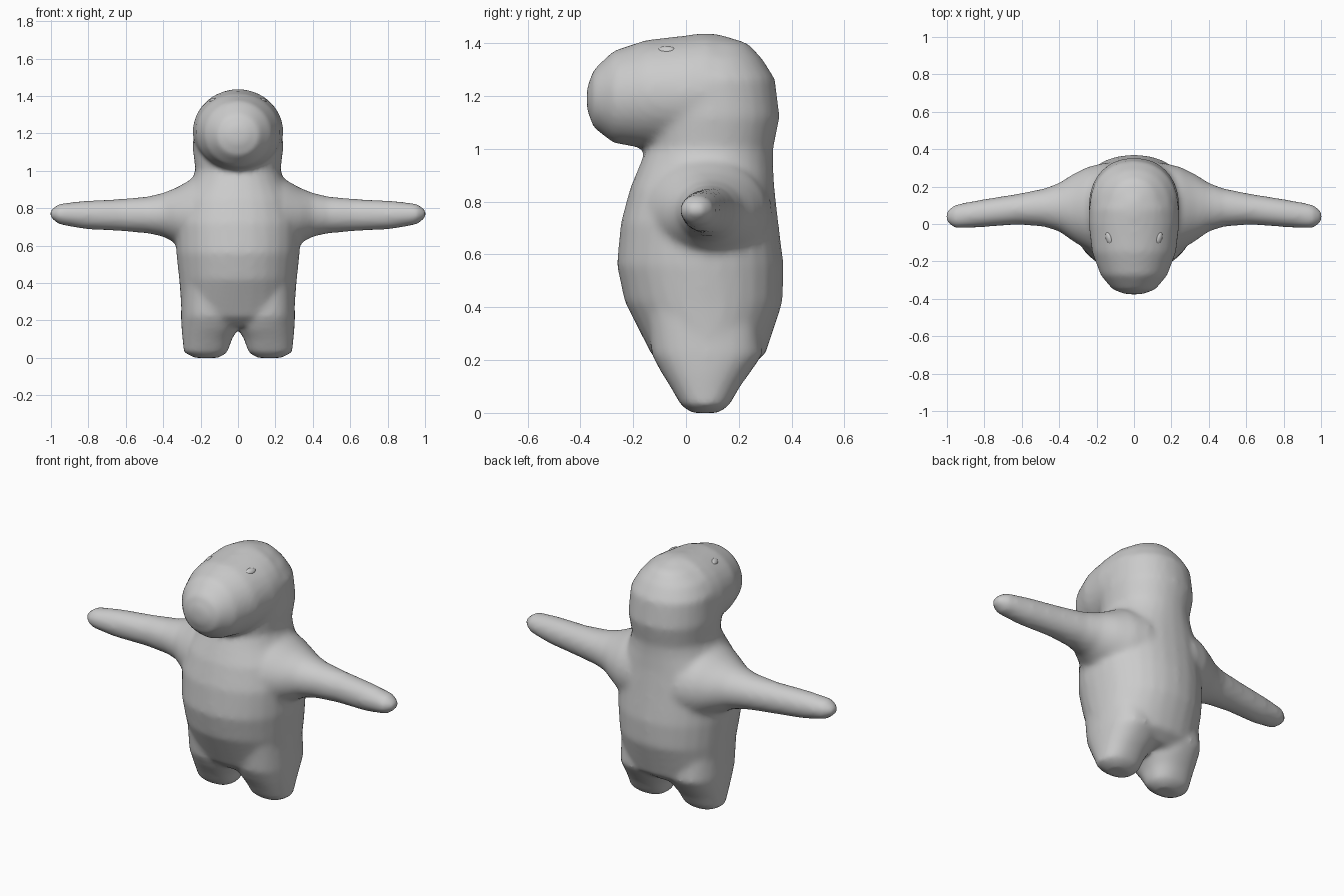
import bpy, bmesh, math
from mathutils import Vector

if "Cube" in bpy.data.objects:
    bpy.data.objects.remove(bpy.data.objects["Cube"])

clay = bpy.data.materials.new("plain grey")
clay.diffuse_color = (0.6, 0.6, 0.6, 1)
clay.use_nodes = True
clay.node_tree.nodes["Principled BSDF"].inputs["Base Color"].default_value = clay.diffuse_color
SIDES = 28


def loft(bm, axis, rings, mirror=False, power=2.0):
    """Skin oval rings along an axis; ring = (position, u_min, u_max, v_min, v_max)."""
    for side in ((1, -1) if mirror else (1,)):
        loops = []
        for p, u0, u1, v0, v1 in rings:
            loop = []
            for i in range(SIDES):
                a = 2 * math.pi * i / SIDES
                c, s = math.cos(a), math.sin(a)
                c = math.copysign(abs(c) ** (2 / power), c)
                s = math.copysign(abs(s) ** (2 / power), s)
                u = (u0 + u1) / 2 + c * (u1 - u0) / 2
                v = (v0 + v1) / 2 + s * (v1 - v0) / 2
                x, y, z = {"x": (p, u, v), "y": (u, p, v), "z": (u, v, p)}[axis]
                loop.append(bm.verts.new((x * side, y, z)))
            loops.append(loop)
        faces = [bm.faces.new(loops[0]), bm.faces.new(loops[-1])]
        for a, b in zip(loops, loops[1:]):
            for i in range(SIDES):
                j = (i + 1) % SIDES
                faces.append(bm.faces.new((a[i], a[j], b[j], b[i])))
        bmesh.ops.recalc_face_normals(bm, faces=faces)


bm = bmesh.new()

# torso, neck and back of the head: (z, half width, front y, back y)
column = [
    (0.17, 0.27, -0.07, 0.23), (0.22, 0.30, -0.13, 0.30), (0.42, 0.315, -0.232, 0.366),
    (0.56, 0.33, -0.262, 0.37), (0.72, 0.335, -0.247, 0.35), (0.85, 0.305, -0.212, 0.335),
    (0.94, 0.25, -0.175, 0.33), (1.0, 0.228, -0.15, 0.33), (1.12, 0.242, -0.16, 0.355),
    (1.265, 0.236, -0.17, 0.337), (1.34, 0.195, -0.15, 0.29), (1.40, 0.125, -0.10, 0.235),
    (1.436, 0.03, 0.03, 0.12)]
loft(bm, "z", [(z, -w, w, f, b) for z, w, f, b in column], power=2.15)

# forward-reaching head: (y, half width, bottom z, top z)
head = [
    (-0.376, 0.045, 1.15, 1.23), (-0.35, 0.115, 1.08, 1.30), (-0.275, 0.178, 1.022, 1.372),
    (-0.15, 0.225, 1.0, 1.413), (0.0, 0.243, 0.99, 1.43), (0.08, 0.24, 0.99, 1.438),
    (0.17, 0.215, 1.0, 1.42), (0.245, 0.15, 1.03, 1.39)]
loft(bm, "y", [(y, -w, w, b, t) for y, w, b, t in head])

# stubby legs: (z, inner x, outer x, front y, back y)
loft(bm, "z", [
    (0.0, 0.10, 0.235, 0.02, 0.125), (0.03, 0.055, 0.29, -0.02, 0.165),
    (0.10, 0.032, 0.297, -0.06, 0.205), (0.155, 0.0, 0.302, -0.095, 0.245),
    (0.22, 0.0, 0.305, -0.13, 0.29), (0.40, 0.03, 0.30, -0.15, 0.27)],
    mirror=True, power=2.3)

# arms flaring into the shoulders: (x, front y, back y, bottom z, top z)
loft(bm, "x", [
    (0.15, -0.19, 0.33, 0.52, 0.98), (0.25, -0.14, 0.305, 0.555, 0.955),
    (0.33, -0.09, 0.265, 0.61, 0.91), (0.40, -0.04, 0.22, 0.648, 0.882),
    (0.48, -0.015, 0.19, 0.665, 0.863), (0.62, -0.003, 0.162, 0.677, 0.85),
    (0.82, -0.018, 0.13, 0.688, 0.84), (0.955, -0.024, 0.105, 0.712, 0.825),
    (1.006, 0.01, 0.07, 0.75, 0.79)], mirror=True)

mesh = bpy.data.meshes.new("body")
bm.to_mesh(mesh)
bm.free()
body = bpy.data.objects.new("body", mesh)
bpy.context.collection.objects.link(body)
mesh.materials.append(clay)

# fuse the parts into one soft skin
fuse = body.modifiers.new("fuse", "REMESH")
fuse.mode = "VOXEL"
fuse.voxel_size = 0.016
fuse.use_smooth_shade = True
soften = body.modifiers.new("soften", "SMOOTH")
soften.factor = 0.5
soften.iterations = 8

# small raised eyes high on the head
for side, name in ((1, "right_eye"), (-1, "left_eye")):
    bpy.ops.mesh.primitive_uv_sphere_add(
        segments=12, ring_count=8, radius=1, location=(side * 0.134, -0.075, 1.375),
        rotation=(0, side * math.radians(35), -side * math.radians(15)))
    eye = bpy.context.object
    eye.name = name
    eye.scale = (0.019, 0.034, 0.013)
    eye.data.materials.append(clay)
    bpy.ops.object.shade_smooth()
